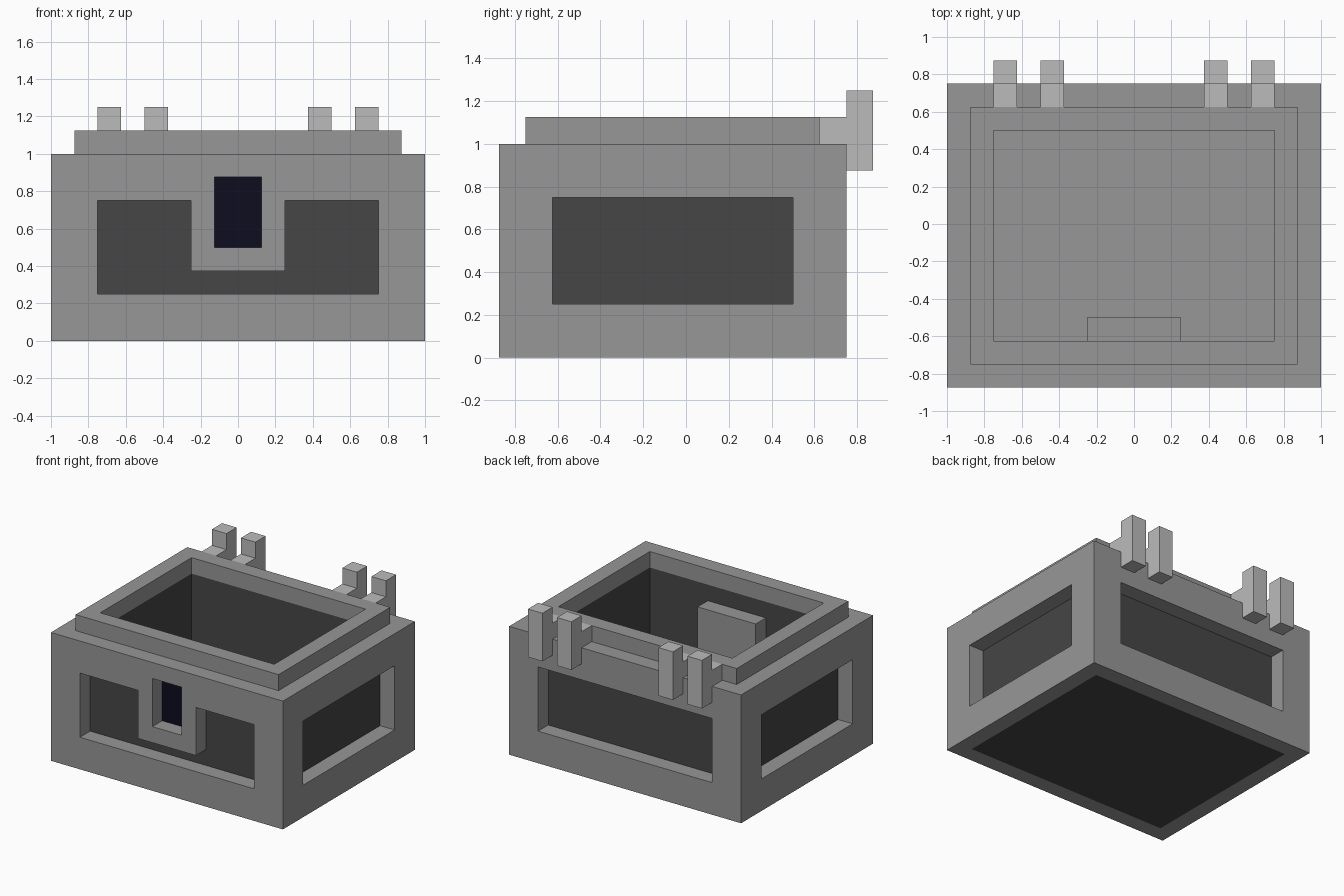
import bpy
import bmesh

cube = bpy.data.objects.get("Cube")
if cube:
    bpy.data.objects.remove(cube, do_unlink=True)


def material(name, rgb):
    m = bpy.data.materials.new(name)
    m.use_nodes = True
    m.diffuse_color = (*rgb, 1)
    m.node_tree.nodes["Principled BSDF"].inputs["Base Color"].default_value = (*rgb, 1)
    return m


GREY = material("mid grey", (0.31, 0.31, 0.31))
DARK = material("dark grey", (0.061, 0.061, 0.061))
LIGHT = material("light grey", (0.50, 0.50, 0.50))
NAVY = material("dark navy", (0.004, 0.004, 0.0144))


def prism(name, outline, y0, y1, *mats):
    """Extrude an (x, z) outline from y0 to y1."""
    bm = bmesh.new()
    face = bm.faces.new([bm.verts.new((x, y0, z)) for x, z in outline])
    grown = bmesh.ops.extrude_face_region(bm, geom=[face])["geom"]
    bmesh.ops.translate(bm, vec=(0, y1 - y0, 0),
                        verts=[v for v in grown if isinstance(v, bmesh.types.BMVert)])
    bmesh.ops.recalc_face_normals(bm, faces=bm.faces)
    mesh = bpy.data.meshes.new(name)
    bm.to_mesh(mesh)
    bm.free()
    obj = bpy.data.objects.new(name, mesh)
    bpy.context.collection.objects.link(obj)
    for m in mats:
        mesh.materials.append(m)
    return obj


def box(name, x0, x1, y0, y1, z0, z1, *mats):
    return prism(name, [(x0, z0), (x1, z0), (x1, z1), (x0, z1)], y0, y1, *mats)


def cut(obj, cutter):
    """Subtract the cutter and discard it."""
    cutter.hide_render = True
    mod = obj.modifiers.new("cut", 'BOOLEAN')
    mod.operation = 'DIFFERENCE'
    mod.solver = 'EXACT'
    mod.object = cutter
    bpy.context.view_layer.objects.active = obj
    bpy.ops.object.modifier_apply(modifier=mod.name)
    bpy.data.objects.remove(cutter, do_unlink=True)


# Outer frame: hollow block with windows on every side
frame = box("outer_frame", -1, 1, -0.875, 0.75, 0, 1, GREY)
cut(frame, box("cutter", -0.875, 0.875, -0.75, 0.625, -0.5, 1.5))
cut(frame, box("cutter", -1.5, 1.5, -0.625, 0.5, 0.25, 0.75))
cut(frame, box("cutter", -0.75, 0.75, 0.55, 1, 0.25, 0.75))
# Front window wraps around the lock surround
u_shape = [(-0.75, 0.25), (0.75, 0.25), (0.75, 0.75), (0.25, 0.75),
           (0.25, 0.375), (-0.25, 0.375), (-0.25, 0.75), (-0.75, 0.75)]
cut(frame, prism("cutter", u_shape, -1.1, -0.7))
cut(frame, box("cutter", -0.125, 0.125, -1.1, -0.7, 0.5, 0.875))

# Dark inner tub with a grey floor
tub = box("inner_tub", -0.875, 0.875, -0.75, 0.625, 0, 1, DARK, GREY)
cut(tub, box("cutter", -0.75, 0.75, -0.625, 0.5, 0.125, 1.5))
for p in tub.data.polygons:
    p.material_index = 1 if p.normal.z > 0.9 and p.center.z < 0.5 else 0

# Raised rim around the opening
rim = box("top_rim", -0.875, 0.875, -0.75, 0.625, 1, 1.125, GREY)
cut(rim, box("cutter", -0.75, 0.75, -0.625, 0.5, 0.5, 1.5))

# Lock: recessed plate in front and housing inside
box("lock_plate", -0.125, 0.125, -0.755, -0.75, 0.5, 0.875, NAVY)
box("lock_housing", -0.25, 0.25, -0.625, -0.5, 0.375, 0.875, GREY)

# Hinge brackets on the back edge: short arm and upright post
for i, x in enumerate((-0.75, -0.5, 0.375, 0.625), 1):
    box(f"hinge_arm_{i}", x, x + 0.125, 0.625, 0.75, 1, 1.125, LIGHT)
    box(f"hinge_post_{i}", x, x + 0.125, 0.75, 0.875, 0.875, 1.25, LIGHT)
